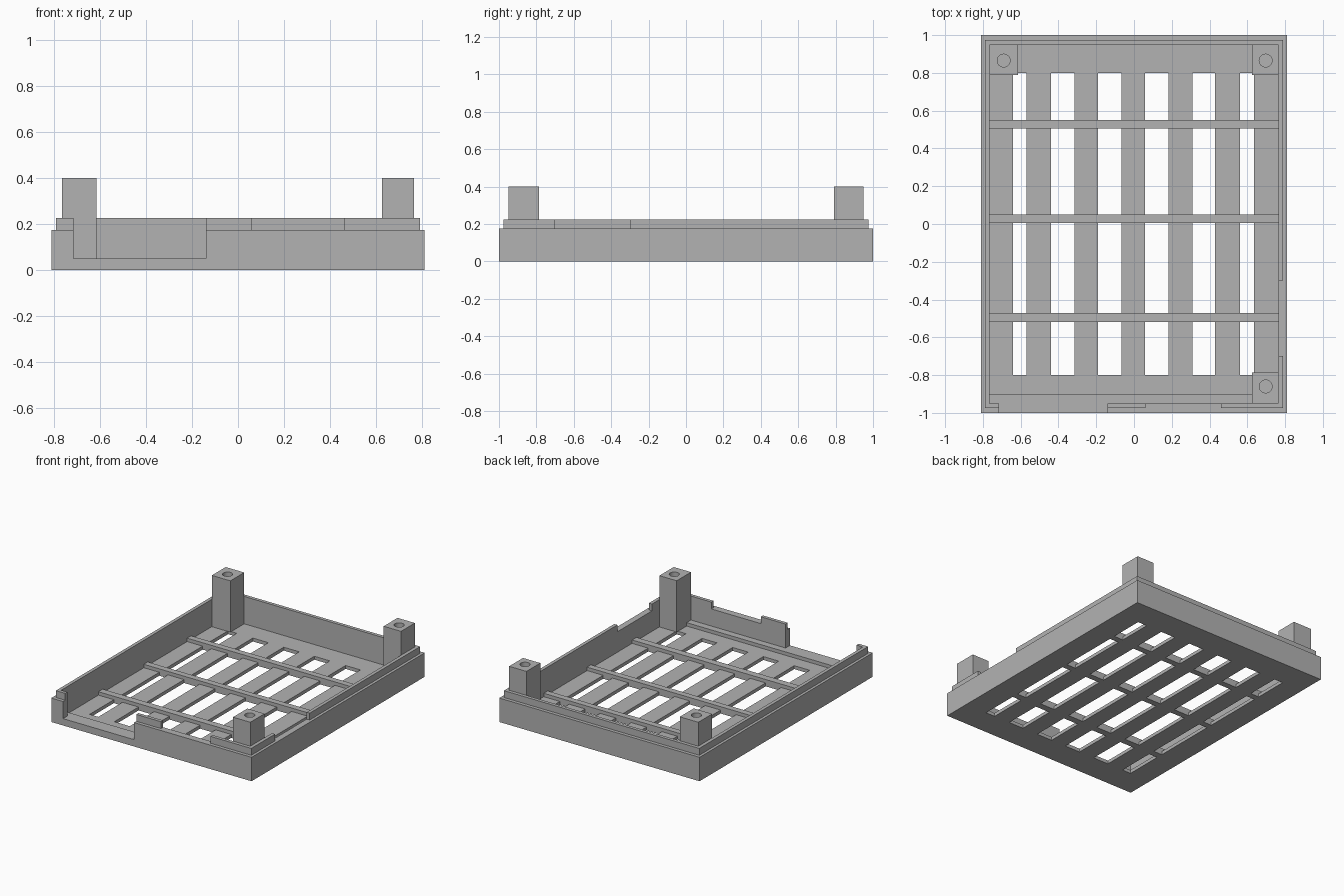
import bpy, bmesh
from mathutils import Matrix, Vector

if "Cube" in bpy.data.objects:
    bpy.data.objects.remove(bpy.data.objects["Cube"], do_unlink=True)

grey = bpy.data.materials.new("matte grey")
grey.use_nodes = True
grey.diffuse_color = (0.45, 0.45, 0.45, 1)
grey.node_tree.nodes["Principled BSDF"].inputs["Base Color"].default_value = (0.45, 0.45, 0.45, 1)


def make_object(name, bm):
    mesh = bpy.data.meshes.new(name)
    bm.to_mesh(mesh)
    bm.free()
    mesh.materials.append(grey)
    obj = bpy.data.objects.new(name, mesh)
    bpy.context.collection.objects.link(obj)
    return obj


def boxes(name, specs):
    """One object made of boxes, each given as (x0, x1, y0, y1, z0, z1)."""
    bm = bmesh.new()
    for x0, x1, y0, y1, z0, z1 in specs:
        place = Matrix.Translation(Vector((x0 + x1, y0 + y1, z0 + z1)) / 2)
        size = Matrix.Diagonal((x1 - x0, y1 - y0, z1 - z0, 1))
        bmesh.ops.create_cube(bm, size=1, matrix=place @ size)
    return make_object(name, bm)


def cut(obj, cutter):
    """Subtract the cutter from the object, then delete the cutter."""
    cutter.hide_render = True
    mod = obj.modifiers.new("cut", 'BOOLEAN')
    mod.operation = 'DIFFERENCE'
    mod.solver = 'EXACT'
    mod.object = cutter
    bpy.context.view_layer.objects.active = obj
    bpy.ops.object.modifier_apply(modifier=mod.name)
    bpy.data.objects.remove(cutter, do_unlink=True)


FLOOR, SILL, WALL, LIP, POST = 0.025, 0.05, 0.175, 0.225, 0.4
IX, IY = 0.765, 0.95            # inner half size of the tray
bars = [(-0.52, -0.47), (0.005, 0.05), (0.505, 0.55)]

# Tray with hollow interior and front opening
tray = boxes("tray", [(-0.81, 0.81, -1, 1, 0, WALL)])
cut(tray, boxes("cavity", [(-IX, IX, -IY, IY, FLOOR, 0.5)]))
cut(tray, boxes("opening", [(-0.715, -0.14, -1.1, -0.92, SILL, 0.5)]))

# Vent slots, interrupted by the cross bars
slots_x = [(-0.64, -0.57), (-0.44, -0.315), (-0.19, -0.065),
           (0.057, 0.183), (0.31, 0.43), (0.56, 0.635)]
ys = [-0.8] + [y for b in bars for y in b] + [0.8]
cells = [(x0, x1, y0, y1, -0.1, 0.1)
         for x0, x1 in slots_x for y0, y1 in zip(ys[::2], ys[1::2])]
cut(tray, boxes("slots", cells))

# Cross bars and front sill on the floor
for i, (y0, y1) in enumerate(bars):
    boxes(f"cross_bar_{i + 1}", [(-IX, IX, y0, y1, FLOOR, SILL)])
boxes("front_sill", [(-IX, IX, -IY, -0.9, FLOOR, SILL)])

# Thin lip on the wall top, with gaps at the front and left side
lip = boxes("lip", [(-0.79, 0.79, -0.975, 0.975, WALL, LIP)])
cut(lip, boxes("lip_inside", [(-IX, IX, -IY, IY, 0, 0.5)]))
cut(lip, boxes("lip_gaps", [(-0.715, -0.14, -1.1, -0.9, 0, 0.5),
                            (0.06, 0.46, -1.1, -0.9, 0, 0.5),
                            (0.7, 0.9, -0.7, -0.3, 0, 0.5)]))

# Three corner posts with screw holes
posts = {
    "post_back_right": (-IX, -0.615, 0.79, IY, (-0.69, 0.865)),
    "post_back_left": (0.625, IX, 0.79, IY, (0.697, 0.865)),
    "post_front_left": (0.625, IX, -IY, -0.785, (0.697, -0.86)),
}
for name, (x0, x1, y0, y1, (hx, hy)) in posts.items():
    post = boxes(name, [(x0, x1, y0, y1, FLOOR, POST)])
    bm = bmesh.new()
    bmesh.ops.create_cone(bm, cap_ends=True, segments=32, radius1=0.034, radius2=0.034,
                          depth=0.4, matrix=Matrix.Translation((hx, hy, POST)))
    cut(post, make_object("hole", bm))
    bpy.ops.object.select_all(action='DESELECT')
    post.select_set(True)
    bpy.ops.object.shade_smooth_by_angle()
